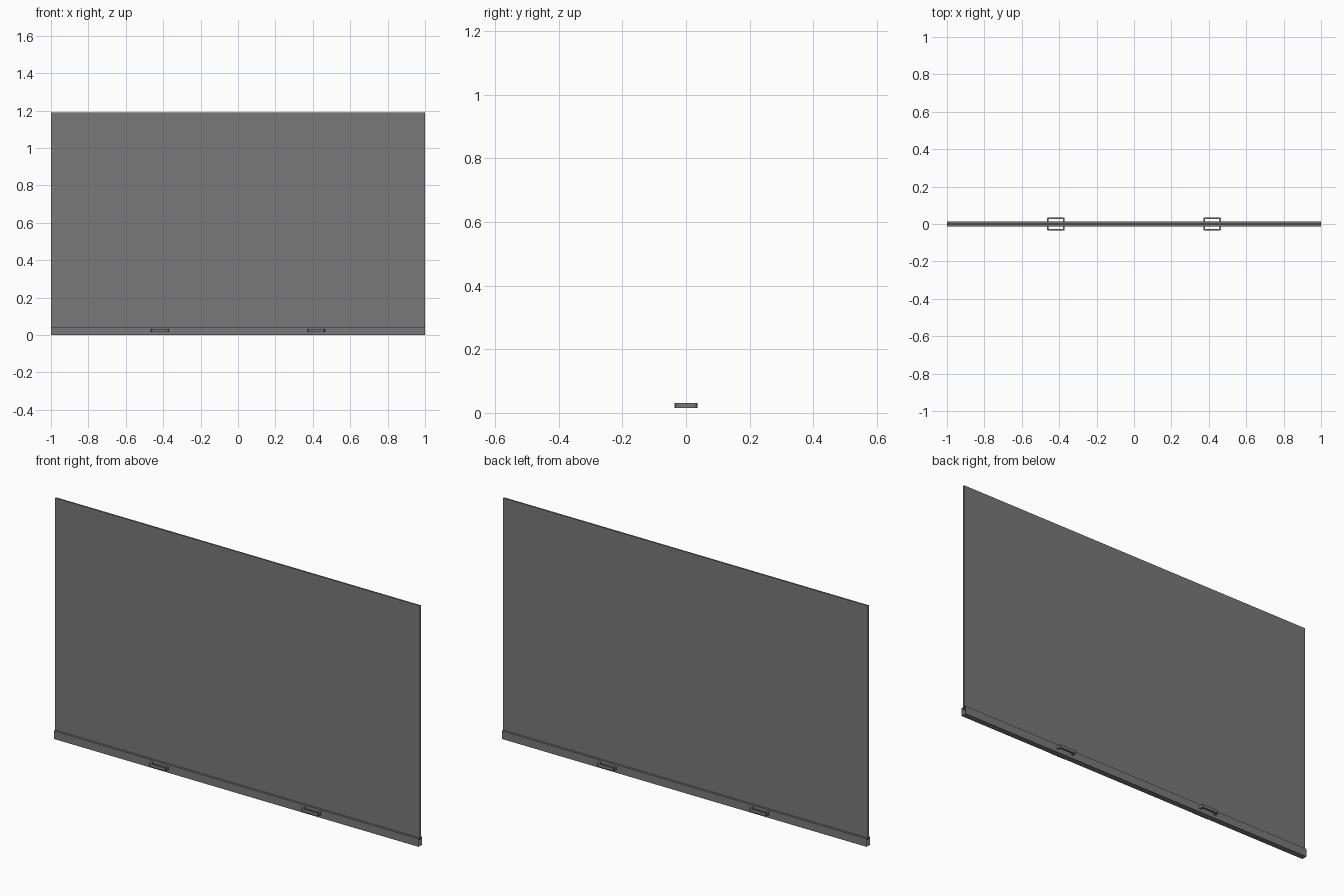
import bpy
import bmesh

if "Cube" in bpy.data.objects:
    bpy.data.objects.remove(bpy.data.objects["Cube"])

grey = bpy.data.materials.new("dark grey")
grey.diffuse_color = (0.19, 0.19, 0.19, 1)
grey.use_nodes = True
grey.node_tree.nodes["Principled BSDF"].inputs["Base Color"].default_value = grey.diffuse_color


def make_object(name, bm):
    bmesh.ops.recalc_face_normals(bm, faces=bm.faces[:])
    mesh = bpy.data.meshes.new(name)
    bm.to_mesh(mesh)
    bm.free()
    mesh.materials.append(grey)
    obj = bpy.data.objects.new(name, mesh)
    bpy.context.collection.objects.link(obj)
    return obj


def sleeve(name, half_depth, z0, z1):
    """Long box running along x with open left and right ends."""
    bm = bmesh.new()
    profile = [(-half_depth, z0), (half_depth, z0), (half_depth, z1), (-half_depth, z1)]
    left = [bm.verts.new((-1, y, z)) for y, z in profile]
    right = [bm.verts.new((1, y, z)) for y, z in profile]
    for i in range(4):
        j = (i + 1) % 4
        bm.faces.new((left[i], left[j], right[j], right[i]))
    return make_object(name, bm)


def outline(hx, hy, c):
    """Rectangle with chamfered corners."""
    return [(hx, -hy + c), (hx, hy - c), (hx - c, hy), (-hx + c, hy),
            (-hx, hy - c), (-hx, -hy + c), (-hx + c, -hy), (hx - c, -hy)]


def handle(name, x):
    """Grip loop passing through the bar, showing on both sides."""
    bm = bmesh.new()
    z0, z1 = 0.0155, 0.031
    loops = []
    for shape, z in ((outline(0.047, 0.036, 0.004), z0), (outline(0.047, 0.036, 0.004), z1),
                     (outline(0.038, 0.027, 0.002), z1), (outline(0.038, 0.027, 0.002), z0)):
        loops.append([bm.verts.new((x + px, py, z)) for px, py in shape])
    for k in range(4):
        a, b = loops[k], loops[(k + 1) % 4]
        for i in range(8):
            j = (i + 1) % 8
            bm.faces.new((a[i], a[j], b[j], b[i]))
    return make_object(name, bm)


# Thin upright sheet and the thicker bar along its lower edge
sleeve("sheet", 0.004, 0.03, 1.19)
sleeve("bottom_bar", 0.014, 0.0, 0.04)

# Two grips
for side, x in (("left", -0.418), ("right", 0.418)):
    handle(side + "_handle", x)
